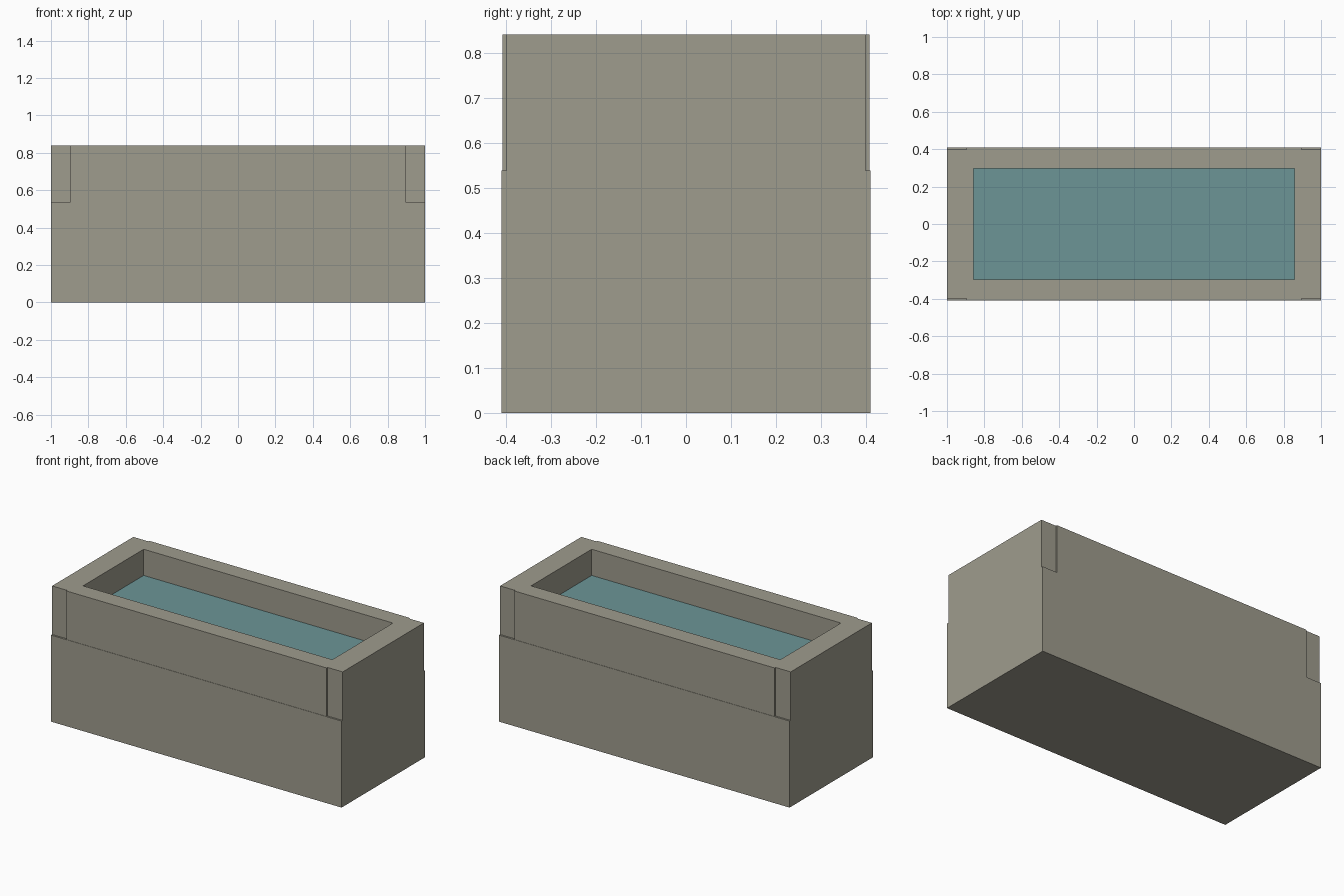
import bpy
import bmesh

default = bpy.data.objects.get("Cube")
if default:
    bpy.data.objects.remove(default, do_unlink=True)

HEIGHT, LEDGE, WATER = 0.84, 0.538, 0.677
HALF_X, HALF_Y = 1.0, 0.41
PANEL_X, PANEL_Y, CORNER_Y = 0.896, 0.408, 0.399
BASIN_X, BASIN_Y = 0.858, 0.298


def material(name, rgb):
    mat = bpy.data.materials.new(name)
    mat.use_nodes = True
    mat.diffuse_color = (*rgb, 1)
    mat.node_tree.nodes["Principled BSDF"].inputs["Base Color"].default_value = (*rgb, 1)
    return mat


def prism(name, outline, bottom, top, mat):
    """Upright solid from a plan outline; a flat sheet if top equals bottom."""
    bm = bmesh.new()
    face = bm.faces.new([bm.verts.new((x, y, bottom)) for x, y in outline])
    if top > bottom:
        cap = bmesh.ops.extrude_face_region(bm, geom=[face])["geom"]
        verts = [v for v in cap if isinstance(v, bmesh.types.BMVert)]
        bmesh.ops.translate(bm, verts=verts, vec=(0, 0, top - bottom))
        bmesh.ops.recalc_face_normals(bm, faces=bm.faces)
    mesh = bpy.data.meshes.new(name)
    bm.to_mesh(mesh)
    bm.free()
    mesh.materials.append(mat)
    obj = bpy.data.objects.new(name, mesh)
    bpy.context.collection.objects.link(obj)
    return obj


def rectangle(x, y):
    return [(-x, -y), (x, -y), (x, y), (-x, y)]


stone = material("weathered stone", (0.345, 0.332, 0.27))
water = material("still water", (0.15, 0.30, 0.305))

# Solid lower block
prism("trough_base", rectangle(HALF_X, HALF_Y), 0, LEDGE, stone)

# Upper block, with the long sides set back at the corners
front = [(-HALF_X, -CORNER_Y), (-PANEL_X, -CORNER_Y), (-PANEL_X, -PANEL_Y),
         (PANEL_X, -PANEL_Y), (PANEL_X, -CORNER_Y), (HALF_X, -CORNER_Y)]
back = [(-x, -y) for x, y in front]
rim = prism("trough_rim", front + back, LEDGE, HEIGHT, stone)

# Hollow the basin out of the upper block
cutter = prism("basin_cutter", rectangle(BASIN_X, BASIN_Y), 0.6, 1, stone)
cutter.hide_render = True
cut = rim.modifiers.new("basin", "BOOLEAN")
cut.operation = "DIFFERENCE"
cut.solver = "EXACT"
cut.object = cutter
bpy.context.view_layer.objects.active = rim
bpy.ops.object.modifier_apply(modifier=cut.name)
bpy.data.objects.remove(cutter, do_unlink=True)

# Water surface
prism("water_surface", rectangle(BASIN_X, BASIN_Y), WATER, WATER, water)
